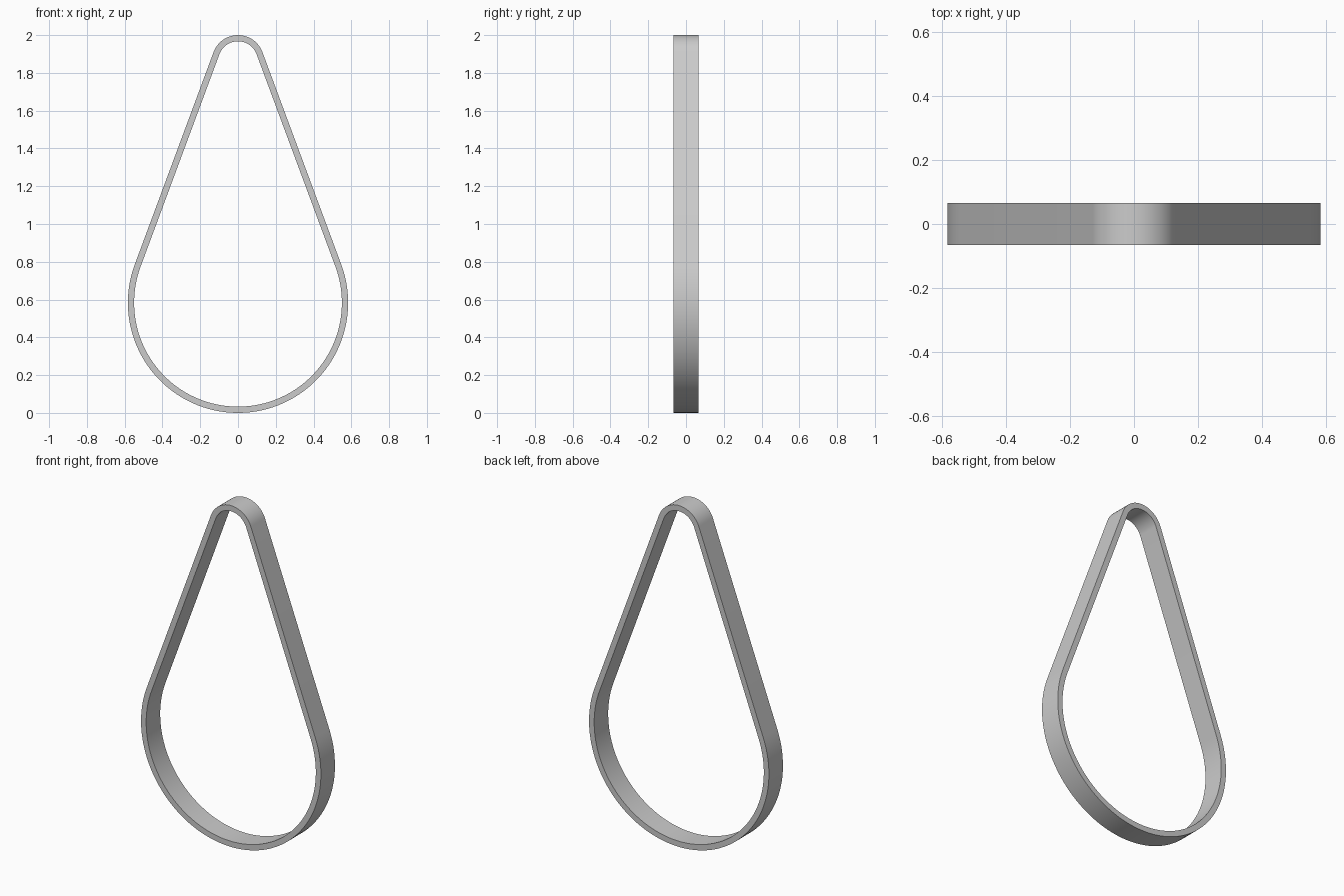
import bpy, bmesh, math

cube = bpy.data.objects.get("Cube")
if cube:
    bpy.data.objects.remove(cube, do_unlink=True)

# Teardrop band dimensions
BIG_R, TIP_R = 0.583, 0.138
HEIGHT, HALF_DEPTH, WALL = 2.0, 0.065, 0.033
BIG_Z, TIP_Z = BIG_R, HEIGHT - TIP_R
TILT = math.asin((BIG_R - TIP_R) / (TIP_Z - BIG_Z))  # lean of the straight sides


def arc(radius, cz, start, end, steps):
    angles = [start + (end - start) * i / steps for i in range(steps + 1)]
    return [(radius * math.cos(a), cz + radius * math.sin(a)) for a in angles]


def teardrop(inset):
    """Tip arc and belly arc joined by tangent straight sides."""
    return (arc(TIP_R - inset, TIP_Z, TILT, math.pi - TILT, 32)
            + arc(BIG_R - inset, BIG_Z, math.pi - TILT, 2 * math.pi + TILT, 72))


# Sweep the rectangular wall section around the outline
bm = bmesh.new()
rings = [[bm.verts.new((x, y, z)) for x, z in teardrop(inset)]
         for inset, y in ((0, -HALF_DEPTH), (0, HALF_DEPTH),
                          (WALL, HALF_DEPTH), (WALL, -HALF_DEPTH))]
count = len(rings[0])
for r in range(4):
    a, b = rings[r], rings[(r + 1) % 4]
    for i in range(count):
        j = (i + 1) % count
        bm.faces.new((a[i], a[j], b[j], b[i]))
bmesh.ops.recalc_face_normals(bm, faces=bm.faces)
mesh = bpy.data.meshes.new("teardrop_band")
bm.to_mesh(mesh)
bm.free()

# Plain grey material
grey = bpy.data.materials.new("light_grey")
grey.use_nodes = True
color = (0.6, 0.6, 0.6, 1)
grey.diffuse_color = color
grey.node_tree.nodes["Principled BSDF"].inputs["Base Color"].default_value = color
mesh.materials.append(grey)

band = bpy.data.objects.new("teardrop_band", mesh)
bpy.context.collection.objects.link(band)
bpy.ops.object.select_all(action="DESELECT")
band.select_set(True)
bpy.context.view_layer.objects.active = band
bpy.ops.object.shade_smooth_by_angle(angle=math.radians(30))
